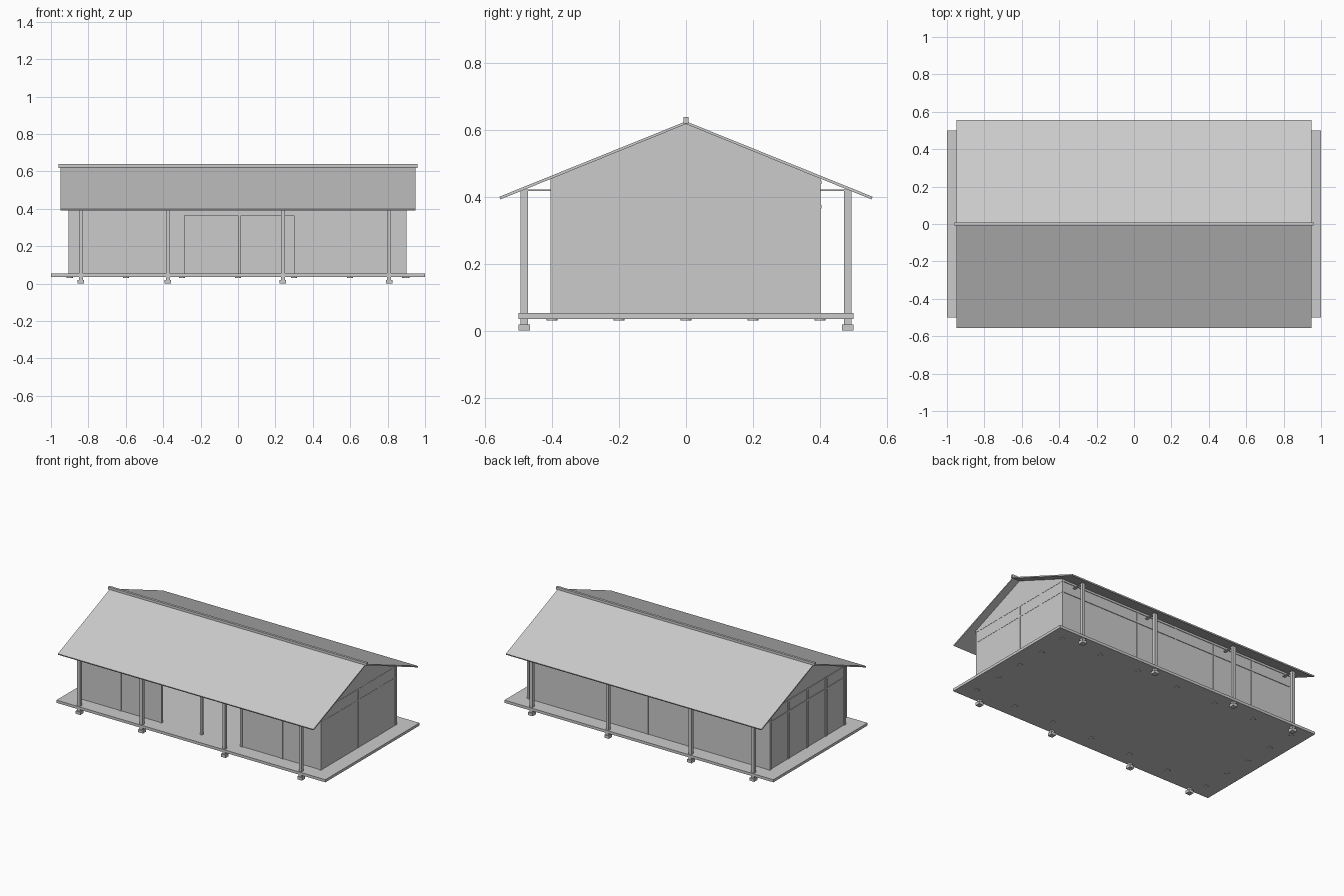
import bpy, bmesh

if "Cube" in bpy.data.objects:
    bpy.data.objects.remove(bpy.data.objects["Cube"])

RIDGE, EAVE_Y, EAVE_Z, THICK = 0.625, 0.557, 0.4, 0.008
SLOPE = (RIDGE - EAVE_Z) / EAVE_Y
FLOOR = 0.053


def finish(name, bm):
    bmesh.ops.recalc_face_normals(bm, faces=bm.faces)
    me = bpy.data.meshes.new(name)
    bm.to_mesh(me)
    bm.free()
    ob = bpy.data.objects.new(name, me)
    bpy.context.collection.objects.link(ob)
    return ob


def box(name, x, y, z):
    """Box from three (low, high) ranges."""
    bm = bmesh.new()
    bmesh.ops.create_cube(bm, size=1)
    for v in bm.verts:
        v.co = [r[0] if c < 0 else r[1] for r, c in zip((x, y, z), v.co)]
    return finish(name, bm)


def prism(name, profile, x0, x1):
    """Extrude a (y, z) profile along x."""
    bm = bmesh.new()
    face = bm.faces.new([bm.verts.new((x0, y, z)) for y, z in profile])
    out = bmesh.ops.extrude_face_region(bm, geom=[face])
    for v in out["geom"]:
        if isinstance(v, bmesh.types.BMVert):
            v.co.x = x1
    return finish(name, bm)


def disc(name, x, y, z0, z1, r):
    bm = bmesh.new()
    bmesh.ops.create_cone(bm, cap_ends=True, segments=12, radius1=r, radius2=r, depth=z1 - z0)
    bmesh.ops.translate(bm, verts=bm.verts, vec=(x, y, (z0 + z1) / 2))
    return finish(name, bm)


# floor platform
box("floor_slab", (-1, 1), (-0.5, 0.5), (0.035, FLOOR))

# roof slopes and ridge cap
for side, s in (("front", -1), ("back", 1)):
    prism(f"roof_{side}", [(0, RIDGE), (s * EAVE_Y, EAVE_Z),
                           (s * (EAVE_Y - 0.003), EAVE_Z - THICK), (0, RIDGE - THICK)], -0.95, 0.95)
box("ridge_cap", (-0.96, 0.96), (-0.008, 0.008), (0.618, 0.638))

# gable end walls
top = RIDGE - THICK + 0.003
gable = [(-0.4, FLOOR), (0.4, FLOOR), (0.4, top - 0.4 * SLOPE), (0, top), (-0.4, top - 0.4 * SLOPE)]
prism("gable_wall_left", gable, -0.9, -0.894)
prism("gable_wall_right", gable, 0.893, 0.899)

# long walls, the front one with a wide door opening
wall_top = top - 0.4 * SLOPE
box("back_wall", (-0.895, 0.895), (0.394, 0.4), (FLOOR, wall_top))
box("front_wall_left", (-0.895, -0.285), (-0.4, -0.394), (FLOOR, wall_top))
box("front_wall_right", (0.3, 0.895), (-0.4, -0.394), (FLOOR, wall_top))
box("door_lintel_wall", (-0.285, 0.3), (-0.4, -0.394), (0.365, wall_top))

# wall posts on the long sides, with their underside feet
for i in range(7):
    x = -0.9 + 0.3 * i
    x0 = {0: -0.905, 6: 0.885}.get(i, x)
    for side, y0 in (("front", -0.405), ("back", 0.386)):
        box(f"wall_post_{side}", (x0, x0 + 0.015), (y0, y0 + 0.016), (FLOOR, wall_top - 0.003))
        disc(f"post_foot_{side}", x, 0.4 if side == "back" else -0.4, 0.031, 0.036, 0.016)
    if i == 2:
        box("door_left_jamb", (-0.3, -0.285), (-0.405, -0.389), (FLOOR, 0.44))

# wall posts on the gable ends
for y in (-0.2, 0, 0.2):
    for side, x0 in (("left", -0.905), ("right", 0.8855)):
        box(f"gable_post_{side}", (x0, x0 + 0.015), (y - 0.008, y + 0.008), (FLOOR, 0.45))
        disc(f"gable_foot_{side}", x0 + 0.007, y, 0.031, 0.036, 0.016)

# horizontal rails around the walls
for z in (0.365, 0.438):
    zz = (z, z + 0.01)
    box("rail_back", (-0.9, 0.9), (0.39, 0.404), zz)
    box("rail_front", (-0.9, 0.9), (-0.404, -0.39), zz)
    box("rail_left", (-0.904, -0.89), (-0.4, 0.4), zz)
    box("rail_right", (0.887, 0.9005), (-0.4, 0.4), zz)

# veranda posts on stepped footings, tied back to the wall
for x in (-0.84, -0.375, 0.24, 0.808):
    for side, s in (("front", -1), ("back", 1)):
        y = s * 0.483

        def block(name, r, z0, z1):
            box(f"{name}_{side}", (x - r, x + r), (y - r, y + r), (z0, z1))
        block("footing", 0.017, 0.0, 0.019)
        block("footing_neck", 0.011, 0.019, 0.036)
        block("veranda_post", 0.0105, 0.03, 0.42)
        box(f"tie_beam_{side}", (x - 0.008, x + 0.008), tuple(sorted((s * 0.395, s * 0.495))), (0.417, 0.422))
